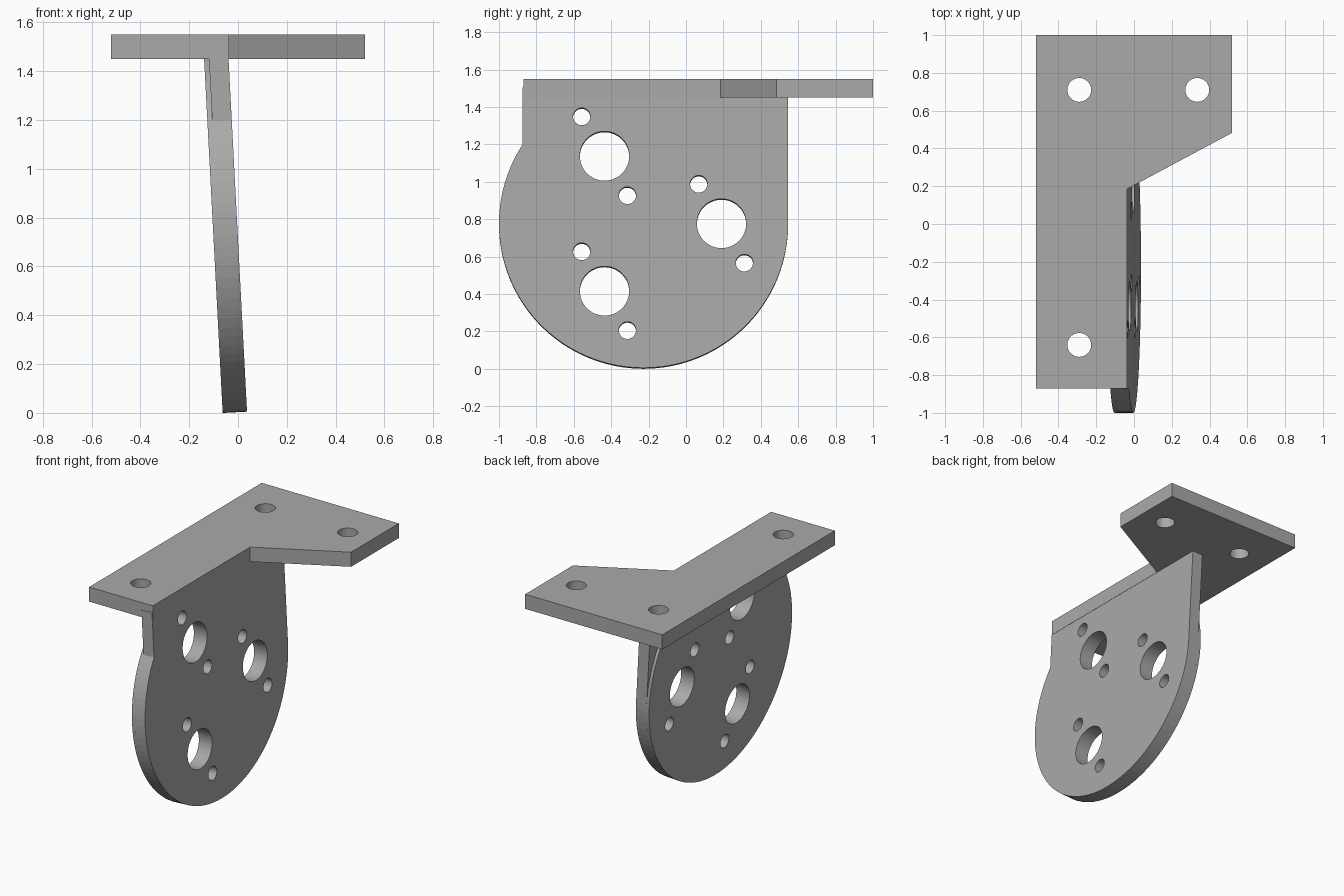
import bpy, bmesh
from math import cos, sin, pi, radians, sqrt
from mathutils import Matrix

cube = bpy.data.objects.get("Cube")
if cube:
    bpy.data.objects.remove(cube, do_unlink=True)

grey = bpy.data.materials.new("plain grey")
grey.use_nodes = True
colour = (0.4, 0.4, 0.4, 1)
grey.diffuse_color = colour
grey.node_tree.nodes["Principled BSDF"].inputs["Base Color"].default_value = colour


def arc(cx, cy, r, start=0, end=2 * pi, n=48):
    """Points along an arc; a full circle leaves out the repeated end point."""
    full = abs(end - start) > 2 * pi - 0.001
    count = n if full else n + 1
    return [(cx + r * cos(start + (end - start) * i / n),
             cy + r * sin(start + (end - start) * i / n)) for i in range(count)]


def slab(name, outline, holes, low, high, matrix):
    """Flat plate with round holes, extruded from low to high along its normal."""
    curve = bpy.data.curves.new(name, 'CURVE')
    curve.dimensions = '2D'
    curve.fill_mode = 'BOTH'
    curve.extrude = (high - low) / 2
    for loop in [outline] + [arc(*h) for h in holes]:
        spline = curve.splines.new('POLY')
        spline.points.add(len(loop) - 1)
        for point, (x, y) in zip(spline.points, loop):
            point.co = (x, y, 0, 1)
        spline.use_cyclic_u = True
    helper = bpy.data.objects.new(name + " curve", curve)
    bpy.context.collection.objects.link(helper)
    bpy.context.view_layer.update()
    graph = bpy.context.evaluated_depsgraph_get()
    mesh = bpy.data.meshes.new_from_object(helper.evaluated_get(graph))
    bpy.data.objects.remove(helper, do_unlink=True)

    # Weld caps to sides and move into place
    bm = bmesh.new()
    bm.from_mesh(mesh)
    bmesh.ops.remove_doubles(bm, verts=bm.verts, dist=0.0001)
    bmesh.ops.transform(bm, verts=bm.verts,
                        matrix=matrix @ Matrix.Translation((0, 0, (low + high) / 2)))
    bmesh.ops.recalc_face_normals(bm, faces=bm.faces)
    for face in bm.faces:
        face.smooth = False
    bm.to_mesh(mesh)
    bm.free()
    mesh.name = name
    mesh.materials.clear()
    mesh.materials.append(grey)
    obj = bpy.data.objects.new(name, mesh)
    bpy.context.collection.objects.link(obj)
    return obj


# Horizontal mounting plate with a flared rear
plate = [(-0.52, -0.87), (-0.037, -0.87), (-0.037, 0.185),
         (0.52, 0.483), (0.52, 1), (-0.52, 1)]
bolts = [(-0.29, 0.71, 0.063), (0.335, 0.71, 0.063), (-0.29, -0.64, 0.063)]
slab("mounting_plate", plate, bolts, 1.45, 1.55, Matrix())

# Hanging disc frame: profile in y and z, thickness along x, leaning three degrees
axes = Matrix(((0, 0, 1, 0), (1, 0, 0, 0), (0, 1, 0, 0), (0, 0, 0, 1)))
lean = Matrix.Translation((0.037, 0, 0.005)) @ Matrix.Rotation(radians(-3), 4, 'Y') @ axes

cy, r = -0.227, 0.773
cz = r

# Three large holes around the disc, each with a diagonal pair of small ones
holes = []
for k in range(3):
    a = k * 2 * pi / 3
    hy, hz = cy + 0.417 * cos(a), cz + 0.417 * sin(a)
    holes.append((hy, hz, 0.132))
    for side in (-1, 1):
        holes.append((hy - side * 0.122, hz + side * 0.211, 0.046))

# Outer layer: disc with straight shoulders rising into the plate
front_y, top = -0.873, 1.5
rise = sqrt(r * r - (front_y - cy) ** 2)
start = pi - math_angle if (math_angle := 0) else None
sweep_start = -pi - 0  # lower half starts at the front of the disc
dy = (cy - front_y) / r
from math import acos
shoulder = -pi - acos(dy)
outline = arc(cy, cz, r, shoulder, 0, 64) + [(cy + r, top), (front_y, top)]
slab("hanging_plate", outline, holes, -0.08, 0, lean)

# Inner layer: plain full disc, standing slightly proud of the shoulders
slab("disc_backing", arc(cy, cz, r, n=96), holes, -0.1, -0.08, lean)
